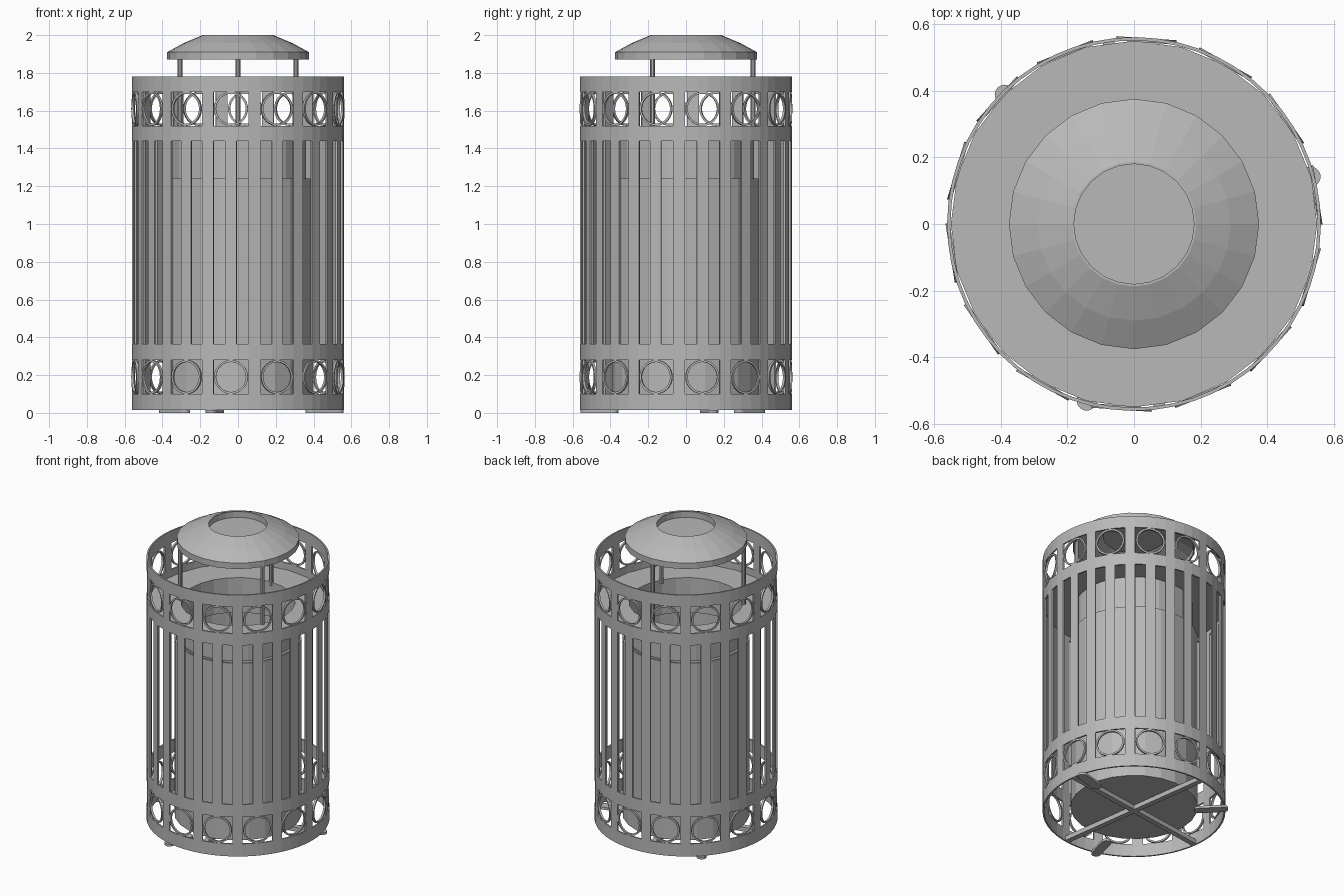
import bpy, bmesh, math
from mathutils import Matrix, Vector

cube = bpy.data.objects.get("Cube")
if cube:
    bpy.data.objects.remove(cube, do_unlink=True)

metal = bpy.data.materials.new("grey_metal")
metal.use_nodes = True
grey = (0.48, 0.48, 0.48, 1)
metal.diffuse_color = grey
metal.node_tree.nodes["Principled BSDF"].inputs["Base Color"].default_value = grey


def finish(name, bm):
    bmesh.ops.recalc_face_normals(bm, faces=bm.faces)
    mesh = bpy.data.meshes.new(name)
    bm.to_mesh(mesh)
    bm.free()
    mesh.materials.append(metal)
    ob = bpy.data.objects.new(name, mesh)
    bpy.context.collection.objects.link(ob)
    return ob


def polar(r, deg, z):
    a = math.radians(deg)
    return Vector((r * math.cos(a), r * math.sin(a), z))


def lathe(name, profile, sides=24, closed=False):
    """Spin an (r, z) profile around the z axis."""
    bm = bmesh.new()
    verts = [bm.verts.new((r, 0, z)) for r, z in profile]
    edges = [bm.edges.new(p) for p in zip(verts, verts[1:])]
    if closed:
        edges.append(bm.edges.new((verts[-1], verts[0])))
    bmesh.ops.spin(bm, geom=verts + edges, cent=(0, 0, 0), axis=(0, 0, 1),
                   angle=math.tau, steps=sides, use_duplicate=False)
    bmesh.ops.remove_doubles(bm, verts=bm.verts, dist=0.0005)
    return finish(name, bm)


def box(name, size, place):
    bm = bmesh.new()
    bmesh.ops.create_cube(bm, size=1, matrix=place @ Matrix.Diagonal((*size, 1)))
    return finish(name, bm)


# Cage: bent sheet with window and slot cells left open
PERIODS = 14
STEP = 360 / PERIODS
FIRST = 9
R = 0.56
levels = [0.015, 0.1, 0.28, 0.365, 1.44, 1.52, 1.7, 1.78]
angles = [FIRST + k * STEP + d for k in range(PERIODS) for d in (-9.65, -3.15, 3.15, 9.65)]
bm = bmesh.new()
grid = [[bm.verts.new(polar(R, a, z)) for z in levels] for a in angles]
for c in range(len(grid)):
    near, far = grid[c], grid[(c + 1) % len(grid)]
    for row in range(len(levels) - 1):
        window = row in (1, 5) and c % 4 != 3
        slot = row == 3 and c % 2 == 0
        if not (window or slot):
            bm.faces.new((near[row], far[row], far[row + 1], near[row + 1]))
cage = finish("cage", bm)
thick = cage.modifiers.new("thickness", "SOLIDIFY")
thick.thickness = 0.01
thick.offset = -1

# Rings set in every window
bm = bmesh.new()
SEG = 28
for z in (0.19, 1.61):
    for k in range(PERIODS):
        a = FIRST + k * STEP
        out, side = polar(1, a, 0), polar(1, a + 90, 0)
        loops = []
        for i in range(SEG):
            t = math.tau * i / SEG
            spoke = side * math.cos(t) + Vector((0, 0, math.sin(t)))
            loops.append([bm.verts.new(out * d + spoke * r + Vector((0, 0, z)))
                          for d, r in ((0.558, 0.09), (0.558, 0.079), (0.545, 0.079), (0.545, 0.09))])
        for i in range(SEG):
            p, q = loops[i], loops[(i + 1) % SEG]
            for j in range(4):
                n = (j + 1) % 4
                bm.faces.new((p[j], q[j], q[n], p[n]))
finish("window_rings", bm)

# Inner can, top plate with throat, and lid with recessed tray
lathe("inner_can", [(0, 0.045), (0.39, 0.045), (0.39, 1.24), (0.38, 1.24), (0.38, 0.055), (0, 0.055)])
lathe("top_plate", [(0.35, 1.24), (0.36, 1.24), (0.36, 1.465), (0.549, 1.465),
                    (0.549, 1.475), (0.35, 1.475)], closed=True)
lathe("lid", [(0, 1.96), (0.18, 1.96), (0.18, 2), (0.187, 2), (0.29, 1.957), (0.375, 1.91),
              (0.375, 1.87), (0.367, 1.87), (0.367, 1.905), (0.285, 1.947), (0.19, 1.985),
              (0.19, 1.95), (0, 1.95)])

# Lid posts
for n, a in enumerate((90, 210, 330)):
    bm = bmesh.new()
    bmesh.ops.create_cone(bm, cap_ends=True, segments=10, radius1=0.014, radius2=0.014,
                          depth=0.44, matrix=Matrix.Translation(polar(0.355, a, 1.67)))
    finish(f"lid_post_{n + 1}", bm)

# Crossed floor bars
for n, a in enumerate((8, 98)):
    box(f"floor_bar_{n + 1}", (1.1, 0.035, 0.03),
        Matrix.Translation((0, 0, 0.03)) @ Matrix.Rotation(math.radians(a), 4, "Z"))

# Round-ended foot tabs
for n, a in enumerate((15, 135, 255)):
    bm = bmesh.new()
    outline = [(x + 0.03 * math.cos(t), 0.03 * math.sin(t))
               for x, start in ((0.548, -90), (0.4, 90))
               for t in (math.radians(start + 22.5 * i) for i in range(9))]
    face = bm.faces.new([bm.verts.new((x, y, 0)) for x, y in outline])
    top = bmesh.ops.extrude_face_region(bm, geom=[face])["geom"]
    bmesh.ops.translate(bm, vec=(0, 0, 0.016), verts=[v for v in top if isinstance(v, bmesh.types.BMVert)])
    bm.transform(Matrix.Rotation(math.radians(a), 4, "Z"))
    finish(f"foot_{n + 1}", bm)
